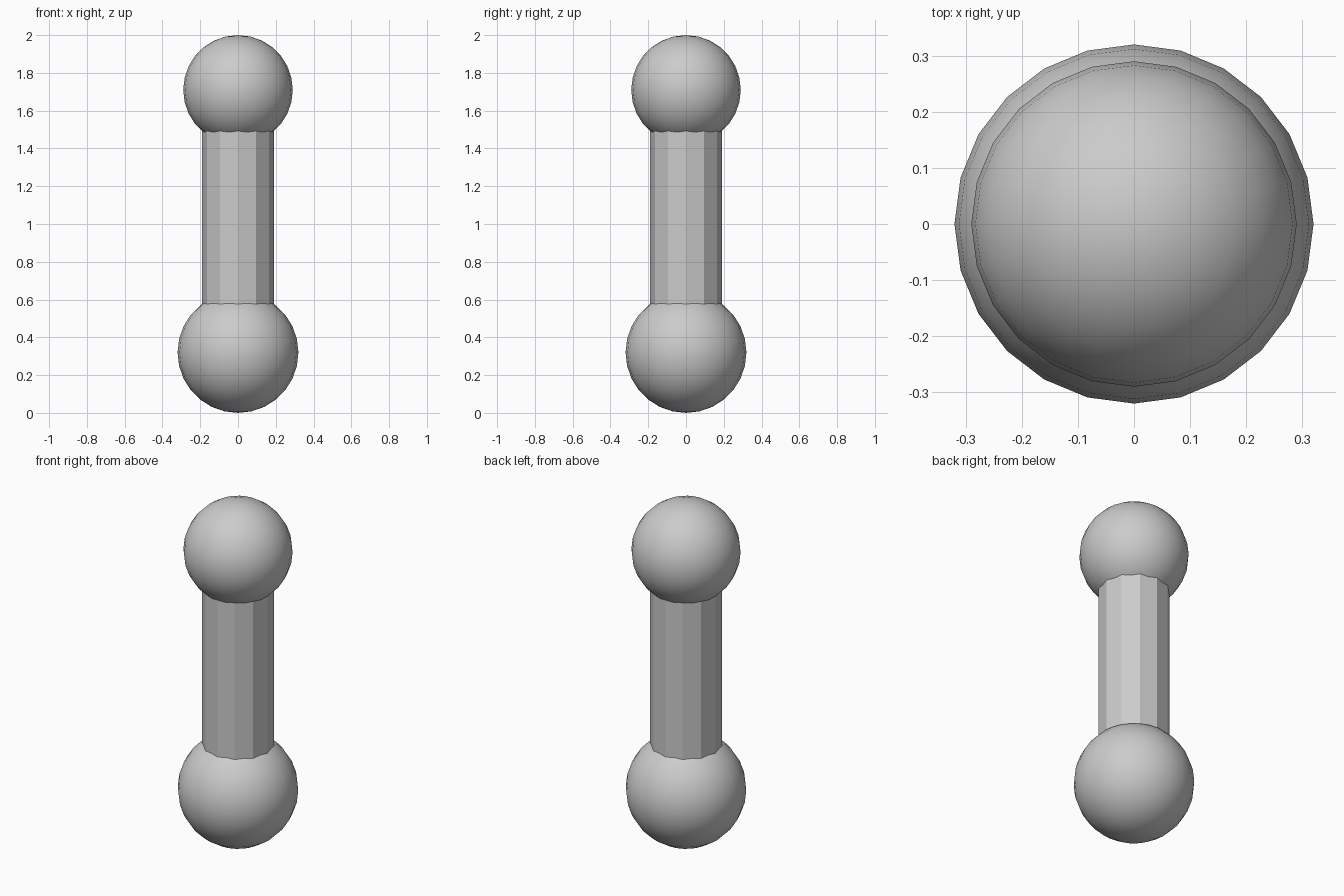
import bpy

# Remove the default cube
cube = bpy.data.objects.get("Cube")
if cube:
    bpy.data.objects.remove(cube, do_unlink=True)

# One plain grey for everything
grey = bpy.data.materials.new("light grey")
grey.use_nodes = True
colour = (0.6, 0.6, 0.6, 1)
grey.diffuse_color = colour
grey.node_tree.nodes["Principled BSDF"].inputs["Base Color"].default_value = colour

LOWER_RADIUS, UPPER_RADIUS, SHAFT_RADIUS = 0.32, 0.29, 0.19
LOWER_Z, UPPER_Z = LOWER_RADIUS, 2 - UPPER_RADIUS


def finish(name):
    obj = bpy.context.object
    obj.name = obj.data.name = name
    obj.data.materials.append(grey)
    return obj


def ball(name, radius, z):
    bpy.ops.mesh.primitive_uv_sphere_add(
        segments=24, ring_count=14, radius=radius, location=(0, 0, z))
    bpy.ops.object.shade_smooth()
    return finish(name)


# Smooth end balls
ball("lower_ball", LOWER_RADIUS, LOWER_Z)
ball("upper_ball", UPPER_RADIUS, UPPER_Z)

# Faceted shaft running between the ball centres
bpy.ops.mesh.primitive_cylinder_add(
    vertices=12, radius=SHAFT_RADIUS, depth=UPPER_Z - LOWER_Z,
    location=(0, 0, (LOWER_Z + UPPER_Z) / 2))
finish("shaft")
